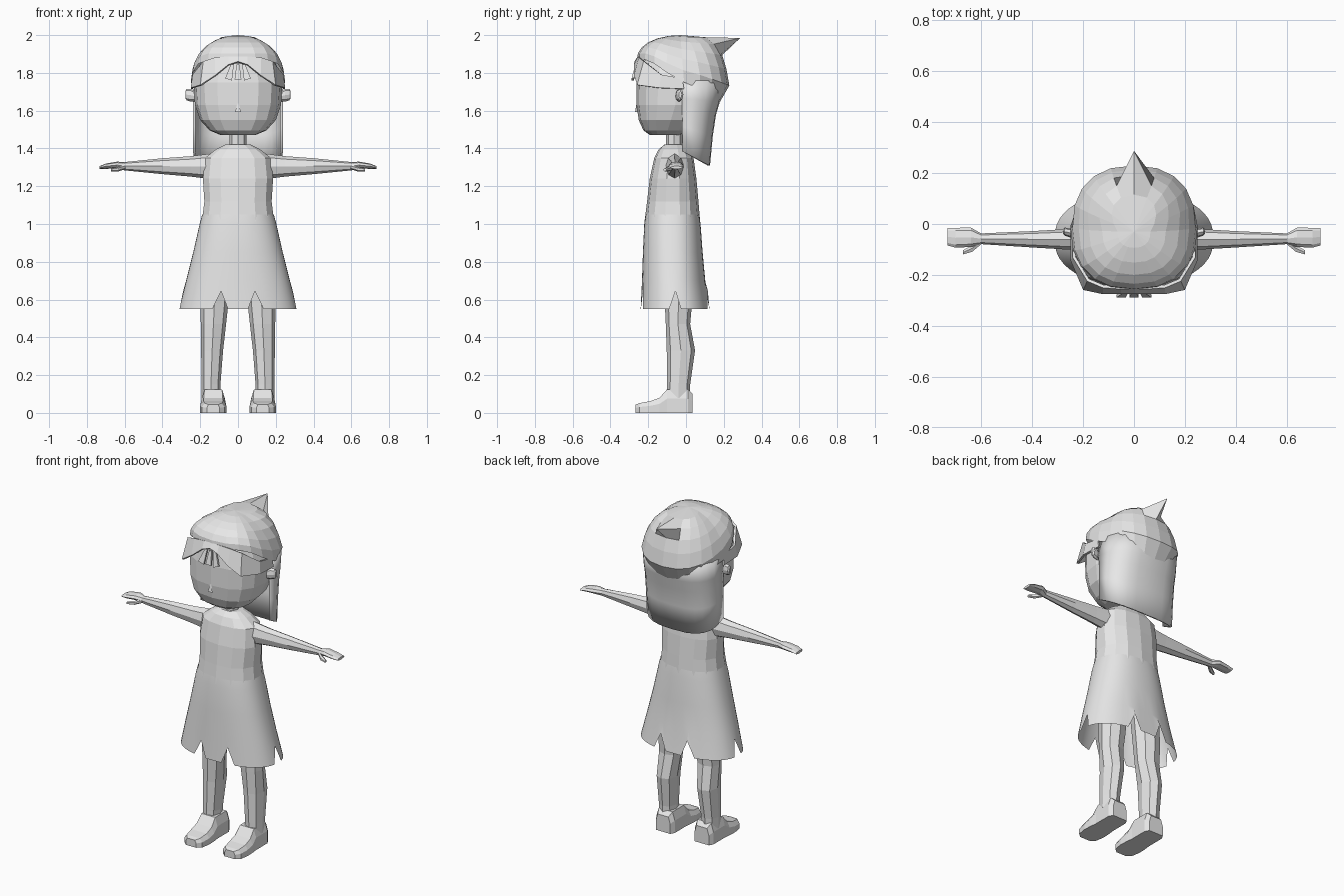
import bpy, bmesh, math
from math import sin, cos, pi, radians

if "Cube" in bpy.data.objects:
    bpy.data.objects.remove(bpy.data.objects["Cube"])

grey = bpy.data.materials.new("plain_grey")
grey.diffuse_color = (0.8, 0.8, 0.8, 1)
grey.use_nodes = True
grey.node_tree.nodes["Principled BSDF"].inputs["Base Color"].default_value = grey.diffuse_color


def loft(name, rings, closed=True, caps=(True, True), mirror=False, thick=0, smooth=False):
    """Skin a list of point rows into one object."""
    bm = bmesh.new()
    rows = [[bm.verts.new(p) for p in r] for r in rings]
    n = len(rows[0])
    for a, b in zip(rows, rows[1:]):
        for i in range(n if closed else n - 1):
            j = (i + 1) % n
            bm.faces.new((a[i], a[j], b[j], b[i]))
    if closed and caps[0]:
        bm.faces.new(rows[0][::-1])
    if closed and caps[1]:
        bm.faces.new(rows[-1])
    bmesh.ops.remove_doubles(bm, verts=bm.verts, dist=1e-4)
    bmesh.ops.recalc_face_normals(bm, faces=bm.faces)
    mesh = bpy.data.meshes.new(name)
    bm.to_mesh(mesh)
    bm.free()
    mesh.materials.append(grey)
    ob = bpy.data.objects.new(name, mesh)
    bpy.context.collection.objects.link(ob)
    if thick:
        m = ob.modifiers.new("thickness", 'SOLIDIFY')
        m.thickness, m.offset = thick, 0
    if mirror:
        ob.modifiers.new("mirror", 'MIRROR').use_clip = True
    if smooth:
        bpy.context.view_layer.objects.active = ob
        ob.select_set(True)
        bpy.ops.object.shade_smooth_by_angle(angle=radians(25))
        ob.select_set(False)
    return ob


def spow(v, p):
    return math.copysign(abs(v) ** (2 / p), v)


def ring_z(z, rx, y0, y1, n, p=2.0, cx=0.0):
    """Horizontal rounded ring, first point at the front."""
    cy, ry = (y0 + y1) / 2, (y1 - y0) / 2
    return [(cx + rx * spow(sin(2 * pi * i / n), p),
             cy - ry * spow(cos(2 * pi * i / n), p), z) for i in range(n)]


def ring_x(x, cy, cz, ry, rz, n=8):
    return [(x, cy + ry * sin(2 * pi * i / n), cz + rz * cos(2 * pi * i / n)) for i in range(n)]


# head and neck
loft("head", [ring_z(z, rx, a, b, 16, 2.5) for z, rx, a, b in (
    (1.47, .09, -.19, -.04), (1.495, .15, -.225, .03), (1.55, .2, -.25, .09),
    (1.63, .228, -.262, .15), (1.75, .236, -.262, .17), (1.85, .2, -.245, .16),
    (1.93, .1, -.15, .08))])
loft("neck", [ring_z(z, .045, -.105, -.02, 8) for z in (1.38, 1.53)])

# nose wedge
loft("nose", [[(-.004, -.262, 1.637), (.004, -.262, 1.637), (0, -.25, 1.637)],
              [(-.016, -.27, 1.592), (.016, -.27, 1.592), (0, -.25, 1.592)],
              ])

# ears, tilted slightly outwards
loft("ear", [ring_x(x, y, z, ry, rz) for x, y, z, ry, rz in (
    (.22, -.045, 1.675, .012, .024), (.25, -.035, 1.682, .018, .034),
    (.272, -.03, 1.685, .016, .03), (.279, -.03, 1.685, .008, .018))], mirror=True)

# hat: dome with a slanted rim and a backward point
N, ROWS = 20, 6
hat = []
for r in range(ROWS + 1):
    phi = pi / 2 * r / ROWS
    row = []
    for i in range(N):
        t = 2 * pi * i / N
        c = cos(t)
        back = max(0, -c)
        rim = 1.75 + .12 * min(1, 1.4 * c) if c > 0 else 1.75 - .11 * back
        k = max(0, cos(phi)) ** (1 - .6 * back) if r < ROWS else 0
        if r == 0:
            k *= 1 - .25 * back
        row.append((.25 * k * spow(sin(t), 2.35),
                    -.01 - .248 * k * spow(c, 2.35) - .02 * sin(phi),
                    rim + (2 - rim) * sin(phi)))
    hat.append(row)
hat[4][N // 2] = (0, .287, 1.985)
loft("hat", hat, caps=(False, False))

# fringe swept to both sides, and three small strands
loft("side_fringe", [
    [(0, -.25, 1.885), (.05, -.25, 1.885), (.12, -.245, 1.88), (.18, -.22, 1.86),
     (.235, -.13, 1.79), (.238, -.02, 1.77)],
    [(0, -.268, 1.858), (.05, -.27, 1.842), (.12, -.27, 1.785), (.195, -.255, 1.735),
     (.244, -.14, 1.72), (.244, -.01, 1.715)]], closed=False, mirror=True, thick=.012)
for x in (-1, 0, 1):
    top, low = x * .03, x * .05
    loft("fringe_strand", [
        [(top - .008, -.268, 1.845), (top + .008, -.268, 1.845),
         (top + .008, -.258, 1.845), (top - .008, -.258, 1.845)],
        [(low - .018, -.288, 1.765 - .006 * x), (low + .018, -.288, 1.765 + .006 * x),
         (low + .018, -.276, 1.765 + .006 * x), (low - .018, -.276, 1.765 - .006 * x)]])

# long back hair, hem dropping towards the back
hair = []
for f, yb in ((0, .19), (.25, .172), (.4, .152), (.65, .135), (1, .12)):
    row = []
    for i in range(13):
        t = pi * i / 12
        s = abs(sin(t)) ** .7
        low = 1.385 - .075 * s
        row.append((.232 * spow(cos(t), 2.9), -.02 + (yb + .02) * s, 1.76 + (low - 1.76) * f))
    hair.append(row)
loft("back_hair", hair, closed=False, thick=.014, smooth=True)

# dress bodice
loft("bodice", [ring_z(z, rx, a, b, 14, 2.3) for z, rx, a, b in (
    (1.01, .196, -.22, .075), (1.12, .182, -.206, .066), (1.24, .19, -.192, .055),
    (1.35, .178, -.168, .04), (1.395, .12, -.145, .015), (1.42, .07, -.115, -.01))],
    caps=(False, True))

# skirt with notches cut into the hem
skirt = [ring_z(z, rx, a, b, 48, 2.3) for z, rx, a, b in (
    (1.05, .19, -.214, .07), (1.0, .203, -.221, .077), (.85, .237, -.228, .088),
    (.7, .275, -.233, .102), (.55, .312, -.24, .125))]
for i in (2, 12, 22, 26, 36, 46):
    x, y, z = skirt[-1][i]
    skirt[-1][i] = (x * .93, y * .97, .645)
loft("skirt", skirt, caps=(False, False), smooth=True)

# arms, hands and thumbs
loft("arm", [ring_x(*s) for s in (
    (.14, -.06, 1.305, .05, .068), (.25, -.06, 1.305, .041, .054),
    (.4, -.06, 1.306, .032, .042), (.6, -.058, 1.306, .021, .022),
    (.64, -.052, 1.312, .038, .018), (.7, -.054, 1.306, .039, .014),
    (.732, -.05, 1.299, .034, .008))], mirror=True)
loft("thumb", [ring_x(*s, 6) for s in (
    (.595, -.065, 1.302, .012, .012), (.635, -.095, 1.29, .016, .012),
    (.672, -.112, 1.287, .009, .008))], mirror=True)

# legs
loft("leg", [ring_z(z, rx, a, b, 8, 2.2, cx) for z, rx, a, b, cx in (
    (.08, .05, -.1, .02, .143), (.15, .05, -.1, .022, .143), (.33, .058, -.102, .048, .137),
    (.47, .067, -.107, .022, .13), (.58, .074, -.112, .032, .125), (.88, .08, -.13, .03, .11))],
    mirror=True)

# shoes, sectioned from heel to toe
shoe = []
for y, w, h in ((.035, .048, .1), (.01, .062, .125), (-.1, .062, .125), (-.14, .067, .08),
                (-.19, .069, .062), (-.245, .06, .052), (-.267, .034, .044)):
    shoe.append([(.131 + w * u, y, h * v) for u, v in (
        (-1, 0), (1, 0), (1, .6), (.75, 1), (-.75, 1), (-1, .6))])
loft("shoe", shoe, mirror=True)
